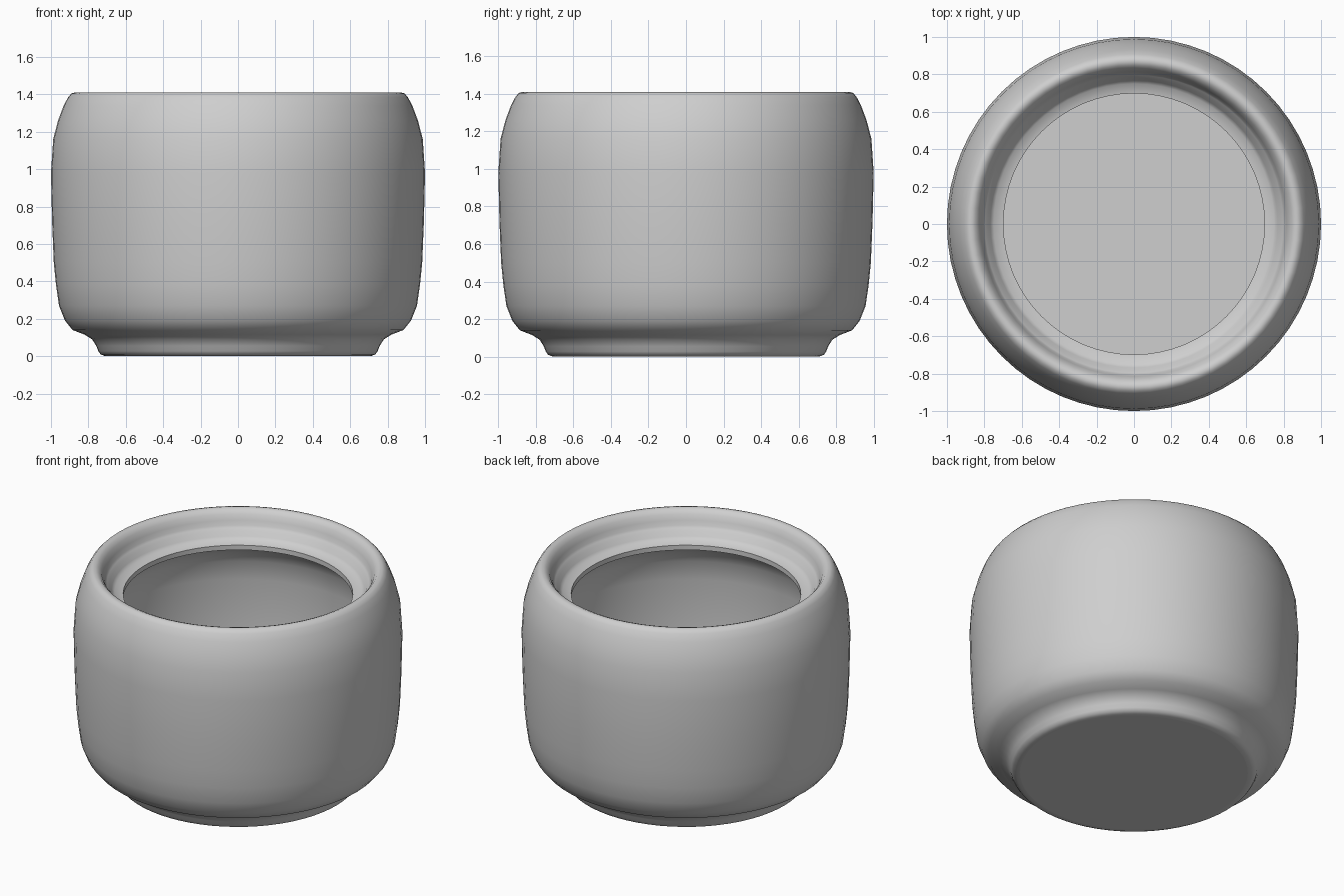
import bpy, bmesh, math

cube = bpy.data.objects.get("Cube")
if cube:
    bpy.data.objects.remove(cube, do_unlink=True)

SEGMENTS = 64

# (radius, height) from the underside, up the outside, over the rim and down inside
FOOT = [(0.692, 0.0), (0.715, 0.002), (0.735, 0.010), (0.747, 0.027),
        (0.758, 0.055), (0.780, 0.09), (0.820, 0.115)]
BODY = [(0.885, 0.14), (0.925, 0.19), (0.957, 0.27), (0.973, 0.38), (0.985, 0.50),
        (0.994, 0.72), (1.0, 0.98), (0.988, 1.16), (0.962, 1.26), (0.932, 1.34)]
RIM = [(0.908, 1.385), (0.890, 1.405), (0.870, 1.41), (0.850, 1.403),
       (0.830, 1.38), (0.815, 1.345), (0.806, 1.315)]
LEDGE = [(0.797, 1.302), (0.782, 1.288), (0.768, 1.26), (0.750, 1.242), (0.698, 1.232)]
# Hollow inside follows the outer wall and is wider than the opening
CAVITY = [(0.698, 1.20), (0.760, 1.18), (0.820, 1.13), (0.860, 1.05), (0.880, 0.92),
          (0.880, 0.60), (0.870, 0.42), (0.845, 0.28), (0.800, 0.18), (0.720, 0.13)]


def lathe(name, profile, material):
    """Spin a profile round z and close both ends with a crisp-edged disc."""
    bm = bmesh.new()
    rings = []
    for r, z in profile:
        rings.append([bm.verts.new((r * math.cos(a), r * math.sin(a), z))
                      for a in (2 * math.pi * i / SEGMENTS for i in range(SEGMENTS))])
    for low, high in zip(rings, rings[1:]):
        for i in range(SEGMENTS):
            j = (i + 1) % SEGMENTS
            bm.faces.new((low[i], low[j], high[j], high[i]))
    underside = bm.faces.new(rings[0][::-1])
    inner_floor = bm.faces.new(rings[-1])
    for disc in (underside, inner_floor):
        for edge in disc.edges:
            edge.smooth = False
    bmesh.ops.recalc_face_normals(bm, faces=bm.faces)
    mesh = bpy.data.meshes.new(name)
    bm.to_mesh(mesh)
    bm.free()
    mesh.materials.append(material)
    obj = bpy.data.objects.new(name, mesh)
    bpy.context.collection.objects.link(obj)
    return obj


# Plain grey ceramic
grey = bpy.data.materials.new("light_grey")
grey.use_nodes = True
colour = (0.62, 0.62, 0.62, 1.0)
grey.diffuse_color = colour
grey.node_tree.nodes["Principled BSDF"].inputs["Base Color"].default_value = colour

# Open pot with a foot, a rounded rim and a ledge for a lid
pot = lathe("pot", FOOT + BODY + RIM + LEDGE + CAVITY, grey)
bpy.ops.object.select_all(action='DESELECT')
pot.select_set(True)
bpy.context.view_layer.objects.active = pot
bpy.ops.object.shade_smooth_by_angle(angle=math.radians(48), keep_sharp_edges=True)
